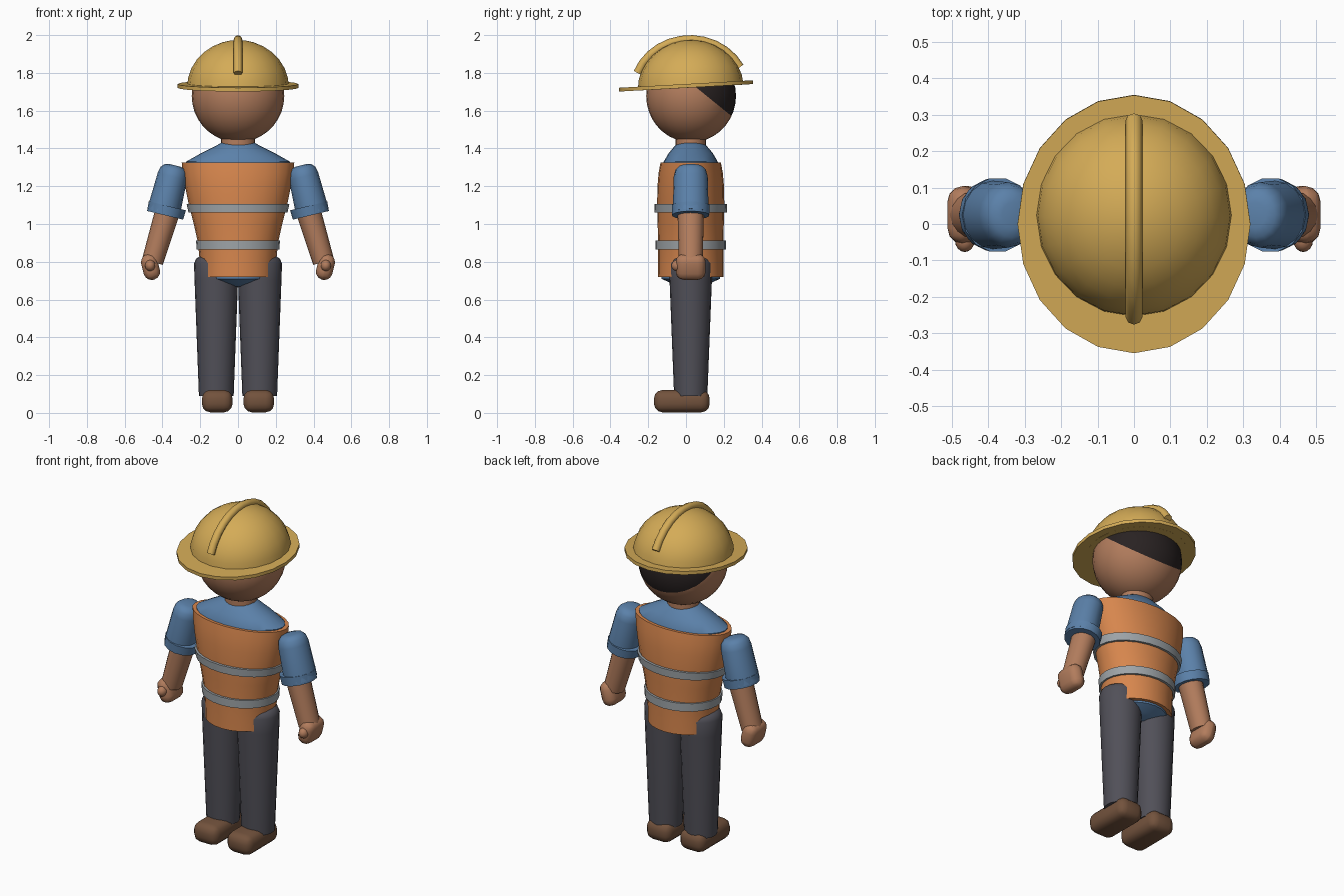
import bpy, bmesh, math
from mathutils import Vector, Matrix

if "Cube" in bpy.data.objects:
    bpy.data.objects.remove(bpy.data.objects["Cube"])

CY = 0.025  # depth of the body axis


def material(name, color):
    m = bpy.data.materials.new(name)
    m.diffuse_color = (*color, 1)
    m.use_nodes = True
    m.node_tree.nodes["Principled BSDF"].inputs["Base Color"].default_value = m.diffuse_color
    return m


SKIN = material("skin", (0.45, 0.205, 0.11))
HAIR = material("black_hair", (0.022, 0.016, 0.016))
YELLOW = material("helmet_yellow", (0.66, 0.41, 0.095))
ORANGE = material("vest_orange", (0.68, 0.24, 0.075))
GREY = material("reflective_grey", (0.34, 0.37, 0.39))
BLUE = material("shirt_blue", (0.105, 0.22, 0.40))
DARK = material("trouser_grey", (0.082, 0.080, 0.098))
BROWN = material("shoe_brown", (0.17, 0.085, 0.046))


def smooth(ob, angle=42):
    bpy.ops.object.select_all(action='DESELECT')
    bpy.context.view_layer.objects.active = ob
    ob.select_set(True)
    bpy.ops.object.shade_smooth_by_angle(angle=math.radians(angle))


def finish(name, bm, *mats, angle=42):
    bmesh.ops.recalc_face_normals(bm, faces=bm.faces)
    me = bpy.data.meshes.new(name)
    bm.to_mesh(me)
    bm.free()
    ob = bpy.data.objects.new(name, me)
    bpy.context.collection.objects.link(ob)
    for m in mats:
        me.materials.append(m)
    smooth(ob, angle)
    return ob


def loft(name, mat, rows, matrix=Matrix.Identity(4), n=24, angle=42):
    """Stack of elliptical rings (z, rx, ry), closed at both ends."""
    bm = bmesh.new()
    rings = []
    for z, rx, ry in rows:
        rings.append([bm.verts.new(matrix @ Vector((
            rx * math.cos(2 * math.pi * i / n),
            ry * math.sin(2 * math.pi * i / n), z))) for i in range(n)])
    for a, b in zip(rings, rings[1:]):
        for i in range(n):
            j = (i + 1) % n
            bm.faces.new((a[i], a[j], b[j], b[i]))
    bm.faces.new(rings[0])
    bm.faces.new(rings[-1])
    return finish(name, bm, mat, angle=angle)


def along(a, b):
    """Matrix whose local z runs from a to b."""
    a, b = Vector(a), Vector(b)
    d = (b - a).normalized()
    y = Vector((0, 1, 0))
    x = y.cross(d).normalized()
    m = Matrix((x, y, d)).transposed().to_4x4()
    m.translation = a
    return m, (b - a).length


def ball(name, mat, center, radii, seg=16, rings=10):
    bm = bmesh.new()
    bmesh.ops.create_uvsphere(bm, u_segments=seg, v_segments=rings, radius=1,
                              matrix=Matrix.LocRotScale(Vector(center), None, Vector(radii)))
    return finish(name, bm, mat)


def rounded_box(name, mat, center, size, radius, tilt=0):
    bm = bmesh.new()
    bmesh.ops.create_cube(bm, size=1, matrix=Matrix.Diagonal((*size, 1)))
    bmesh.ops.bevel(bm, geom=bm.edges[:], offset=radius, segments=3,
                    profile=0.5, affect='EDGES', clamp_overlap=True)
    bm.transform(Matrix.Translation(center) @ Matrix.Rotation(tilt, 4, 'Y'))
    return finish(name, bm, mat, angle=50)


body = Matrix.Translation((0, CY, 0))

# Head, with hair as the upper back slice
bm = bmesh.new()
bmesh.ops.create_uvsphere(bm, u_segments=28, v_segments=18, radius=0.245)
bm.transform(Matrix.Translation((0, CY + 0.002, 1.678)) @ Matrix.Diagonal((1, 0.97, 1, 1)))
co, no = Vector((0, 0.07, 1.71)), Vector((0, 0.63, 0.777))
bmesh.ops.bisect_plane(bm, geom=bm.verts[:] + bm.edges[:] + bm.faces[:],
                       plane_co=co, plane_no=no)
for f in bm.faces:
    f.material_index = int((f.calc_center_median() - co).dot(no) > 0)
finish("head", bm, SKIN, HAIR)
loft("neck", SKIN, [(1.38, 0.09, 0.08), (1.48, 0.09, 0.08)], body)

# Helmet: tilted brim, dome and centre ridge
tilt = Matrix.Rotation(math.radians(3.2), 4, 'X')
loft("helmet_brim", YELLOW, [(-0.01, 0.32, 0.355), (0.01, 0.32, 0.355)],
     Matrix.Translation((0, 0, 1.731)) @ tilt, n=20)
dome = [(0.252 * math.sin(t), 0.27 * math.cos(t), 0.28 * math.cos(t))
        for t in [math.radians(a) for a in (0, 12, 24, 36, 48, 60, 72, 81, 87)]]
loft("helmet_dome", YELLOW, dome, Matrix.Translation((0, CY, 1.722)) @ tilt, n=20)

curve = bpy.data.curves.new("helmet_ridge", 'CURVE')
curve.dimensions = '3D'
curve.bevel_depth = 0.023
curve.bevel_resolution = 2
curve.use_fill_caps = True
path = curve.splines.new('POLY')
path.points.add(11)
for i, p in enumerate(path.points):
    t = math.radians(159 - i * 131 / 11)
    p.co = (0, CY - 0.003 - 0.298 * math.cos(math.pi - t), 1.70 + 0.277 * math.sin(t), 1)
    p.co.y = CY - 0.003 + 0.298 * math.cos(t)
ridge = bpy.data.objects.new("helmet_ridge", curve)
bpy.context.collection.objects.link(ridge)
curve.materials.append(YELLOW)
bpy.ops.object.select_all(action='DESELECT')
bpy.context.view_layer.objects.active = ridge
ridge.select_set(True)
bpy.ops.object.convert(target='MESH')
smooth(bpy.context.object, 50)

# Torso: shirt, vest and reflective bands
loft("shirt", BLUE, [(0.67, 0.06, 0.05), (0.685, 0.12, 0.10), (0.71, 0.165, 0.155),
                     (0.76, 0.18, 0.16), (1.0, 0.21, 0.16), (1.25, 0.265, 0.155),
                     (1.33, 0.275, 0.143), (1.375, 0.195, 0.117),
                     (1.415, 0.115, 0.083), (1.435, 0.08, 0.06)], body)
loft("vest", ORANGE, [(0.72, 0.20, 0.174), (0.80, 0.202, 0.173), (0.90, 0.212, 0.173),
                      (1.00, 0.234, 0.175), (1.10, 0.26, 0.178), (1.20, 0.28, 0.176),
                      (1.27, 0.292, 0.17), (1.325, 0.298, 0.16)], body)
loft("upper_band", GREY, [(1.06, 0.262, 0.191), (1.105, 0.272, 0.193)], body)
loft("lower_band", GREY, [(0.865, 0.219, 0.187), (0.913, 0.222, 0.187)], body)

for s, side in ((-1, "left"), (1, "right")):
    # Trouser leg and shoe
    loft(side + "_trouser_leg", DARK,
         [(0.09, 0.092, 0.088), (0.70, 0.115, 0.112), (0.79, 0.118, 0.114),
          (0.815, 0.108, 0.104), (0.83, 0.085, 0.08)],
         Matrix.Translation((s * 0.115, CY, 0)), n=20)
    rounded_box(side + "_shoe", BROWN, (s * 0.11, -0.022, 0.062),
                (0.162, 0.295, 0.118), 0.045)

    # Sleeve with a rounded shoulder, and its rolled cuff
    m, length = along((s * 0.395, CY, 1.06), (s * 0.333, CY, 1.31))
    loft(side + "_sleeve", BLUE,
         [(0, 0.088, 0.095), (length - 0.06, 0.08, 0.09),
          (length - 0.025, 0.073, 0.081), (length - 0.006, 0.055, 0.062),
          (length, 0.03, 0.035)], m, n=16)
    m, length = along((s * 0.373, CY, 1.044), (s * 0.387, CY, 1.10))
    m, length = along((s * 0.386, CY, 1.046), (s * 0.374, CY, 1.096))
    loft(side + "_cuff", BLUE, [(0, 0.098, 0.100), (length, 0.101, 0.103)], m, n=14)

    # Forearm, hand and thumb
    m, length = along((s * 0.453, CY, 0.80), (s * 0.372, CY, 1.07))
    loft(side + "_forearm", SKIN, [(0, 0.057, 0.063), (length, 0.066, 0.07)], m, n=16)
    rounded_box(side + "_hand", SKIN, (s * 0.463, CY, 0.773),
                (0.088, 0.158, 0.14), 0.042, tilt=-s * math.radians(-14))
    ball(side + "_thumb", SKIN, (s * 0.465, -0.045, 0.78), (0.027, 0.032, 0.03))
